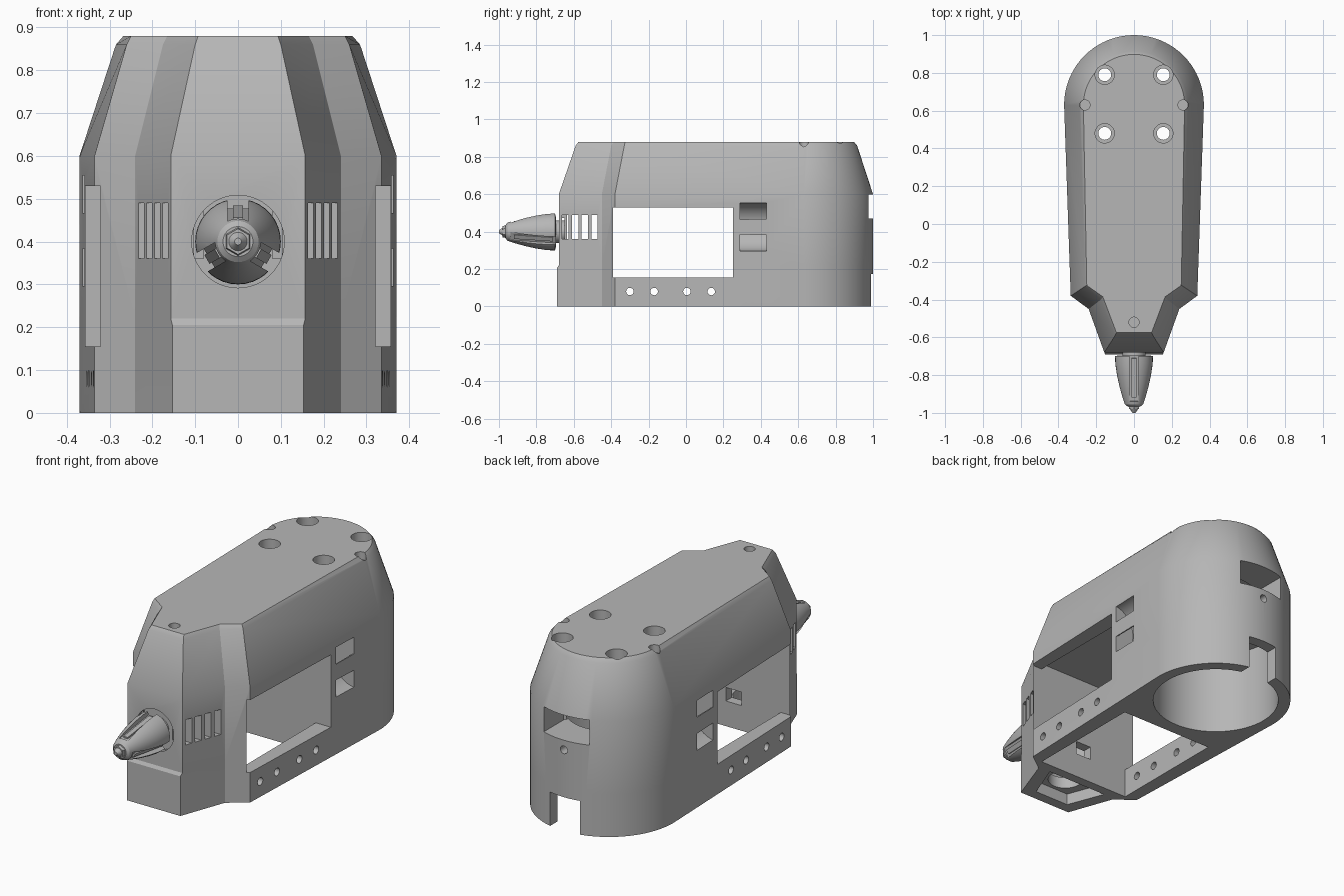
import bpy, bmesh, math
from mathutils import Matrix, Vector

cube = bpy.data.objects.get("Cube")
if cube:
    bpy.data.objects.remove(cube, do_unlink=True)

grey = bpy.data.materials.new("plain grey")
grey.use_nodes = True
COLOUR = (0.47, 0.47, 0.47, 1)
grey.diffuse_color = COLOUR
grey.node_tree.nodes["Principled BSDF"].inputs["Base Color"].default_value = COLOUR


def add_object(name, bm):
    bmesh.ops.recalc_face_normals(bm, faces=bm.faces)
    mesh = bpy.data.meshes.new(name)
    bm.to_mesh(mesh)
    bm.free()
    mesh.materials.append(grey)
    obj = bpy.data.objects.new(name, mesh)
    bpy.context.collection.objects.link(obj)
    return obj


def loft(name, rings):
    """Skin a stack of equal-length point rings and cap both ends."""
    bm = bmesh.new()
    loops = [[bm.verts.new(p) for p in ring] for ring in rings]
    for a, b in zip(loops, loops[1:]):
        for i in range(len(a)):
            j = (i + 1) % len(a)
            bm.faces.new((a[i], a[j], b[j], b[i]))
    bm.faces.new(loops[0][::-1])
    bm.faces.new(loops[-1])
    return add_object(name, bm)


def prism(name, outline, z0, z1):
    return loft(name, [[(x, y, z) for x, y in outline] for z in (z0, z1)])


def box(name, x0, x1, y0, y1, z0, z1):
    return prism(name, [(x0, y0), (x1, y0), (x1, y1), (x0, y1)], z0, z1)


def rod(name, start, end, radius, sides=32, end_radius=None):
    start, end = Vector(start), Vector(end)
    axis = end - start
    bm = bmesh.new()
    place = Matrix.Translation((start + end) / 2) @ axis.to_track_quat('Z', 'Y').to_matrix().to_4x4()
    bmesh.ops.create_cone(bm, cap_ends=True, segments=sides, radius1=radius,
                          radius2=radius if end_radius is None else end_radius,
                          depth=axis.length, matrix=place)
    return add_object(name, bm)


def carve(target, cutters):
    """Subtract every cutter, bake the result and discard the cutters."""
    for cutter in cutters:
        cutter.hide_render = True
        mod = target.modifiers.new("cut", 'BOOLEAN')
        mod.operation, mod.solver, mod.object = 'DIFFERENCE', 'EXACT', cutter
        graph = bpy.context.evaluated_depsgraph_get()
        mesh = bpy.data.meshes.new_from_object(target.evaluated_get(graph))
        target.modifiers.clear()
        target.data = mesh
        bpy.data.objects.remove(cutter, do_unlink=True)


def smooth(obj, degrees=25):
    bpy.ops.object.select_all(action='DESELECT')
    obj.select_set(True)
    bpy.context.view_layer.objects.active = obj
    bpy.ops.object.shade_smooth_by_angle(angle=math.radians(degrees))


def body_ring(z, front, shoulder, cheek, radius):
    """Angular front corners on both sides joined by a round back."""
    corners = [front, shoulder, cheek]
    arc = [(radius * math.cos(math.pi * i / 40), 0.63 + radius * math.sin(math.pi * i / 40))
           for i in range(41)]
    outline = corners + arc + [(-x, y) for x, y in reversed(corners)]
    return [(x, y, z) for x, y in outline]


# Main shell
low = ((0.24, -0.45), (0.335, -0.38), 0.37)
body = loft("body", [
    body_ring(0, (0.153, -0.69), *low),
    body_ring(0.205, (0.153, -0.69), *low),
    body_ring(0.22, (0.157, -0.68), *low),
    body_ring(0.6, (0.157, -0.68), *low),
    body_ring(0.86, (0.1, -0.59), (0.175, -0.4), (0.26, -0.33), 0.285),
    body_ring(0.88, (0.093, -0.575), (0.165, -0.385), (0.25, -0.325), 0.268)])

# Inner chambers
nose = [(0.1, -0.635), (0.175, -0.44), (-0.175, -0.44), (-0.1, -0.635)]
cuts = [
    box("middle_bay", -0.27, 0.27, -0.39, 0.25, -0.1, 0.56),
    box("side_opening", -0.5, 0.5, -0.39, 0.25, 0.155, 0.53),
    rod("rear_bore", (0, 0.63, -0.1), (0, 0.63, 0.44), 0.31, 64),
    rod("upper_bore", (0, 0.63, 0.4), (0, 0.63, 0.62), 0.2, 64),
    prism("nose_recess", nose, -0.1, 0.06),
    rod("nose_port", (0, -0.53, 0.03), (0, -0.53, 0.15), 0.085),
    prism("nose_chamber", nose, 0.12, 0.56),
    box("wire_pass", -0.045, 0.045, -0.5, -0.3, 0.13, 0.2),
]
# Rear openings and the nozzle recess
cuts += [
    box("rear_window", -0.13, 0.13, 0.76, 1.1, 0.47, 0.6),
    box("rear_notch", -0.085, 0.085, 0.85, 1.1, -0.1, 0.175),
    rod("rear_hole", (0, 0.85, 0.42), (0, 1.1, 0.42), 0.02),
    rod("nozzle_recess", (0, -0.8, 0.4), (0, -0.65, 0.4), 0.108, 48),
    rod("front_screw", (0, -0.52, 0.8), (0, -0.52, 0.95), 0.027),
]
for side in (-1, 1):
    # Vent slots and sill holes
    for y in (-0.645, -0.593, -0.541, -0.489):
        a, b = sorted((side * 0.08, side * 0.3))
        cuts.append(box("vent", a, b, y - 0.017, y + 0.017, 0.36, 0.49))
    for y in (-0.3, -0.17, 0.005, 0.135):
        cuts.append(rod("sill_hole", (side * 0.2, y, 0.08), (side * 0.5, y, 0.08), 0.02, 20))
    # Curved strap channel: an arch running between the two small side windows
    arch = []
    for depth, half in ((0.12, 0.13), (0.04, 0.043)):
        sweep = [(side * (0.37 - depth * math.sin(math.pi * i / 16)),
                  0.425 + half * math.cos(math.pi * i / 16)) for i in range(17)]
        ends = [(side * 0.45, 0.425 + half), (side * 0.45, 0.425 - half)]
        path = [ends[0]] + sweep + [ends[1]]
        arch += path if not arch else path[::-1]
    cuts.append(loft("strap_channel", [[(x, y, z) for x, z in arch] for y in (0.29, 0.43)]))
    # Roof screws and stepped bolt holes
    cuts.append(rod("roof_screw", (side * 0.26, 0.63, 0.84), (side * 0.26, 0.63, 0.95), 0.027))
    for y in (0.48, 0.79):
        cuts.append(rod("bolt_hole", (side * 0.155, y, 0.3), (side * 0.155, y, 0.95), 0.034))
        cuts.append(rod("bolt_head", (side * 0.155, y, 0.8), (side * 0.155, y, 0.95), 0.051))
carve(body, cuts)
smooth(body)

# Bullet-shaped nozzle, turned about the y axis
profile = [(-0.695, 0.08), (-0.70, 0.1), (-0.74, 0.099), (-0.80, 0.09), (-0.86, 0.077),
           (-0.92, 0.06), (-0.955, 0.048), (-0.965, 0.035)]
SIDES = 36
nozzle = loft("nozzle", [[(r * math.cos(math.tau * i / SIDES), y, 0.4 + r * math.sin(math.tau * i / SIDES))
                          for i in range(SIDES)] for y, r in profile])
grooves = []
for k in range(3):
    groove = box("groove", -0.025, 0.025, -0.94, -0.6, 0.0, 0.1)
    # Tilt the groove floor with the taper, then turn it round the axis
    groove.data.transform(Matrix.Translation((0, 0, 0.4)) @ Matrix.Rotation(math.tau * k / 3, 4, 'Y')
                          @ Matrix.Translation((0, -0.7, 0.077)) @ Matrix.Rotation(0.13, 4, 'X')
                          @ Matrix.Translation((0, 0.7, 0)))
    grooves.append(groove)
carve(nozzle, grooves)
smooth(nozzle, 30)

# Raised rib in each groove, nozzle neck and hexagonal tip
for k in range(3):
    rib = box("nozzle_rib", -0.012, 0.012, -0.92, -0.71, -0.01, 0.008)
    rib.data.transform(Matrix.Translation((0, 0, 0.4)) @ Matrix.Rotation(math.tau * k / 3, 4, 'Y')
                       @ Matrix.Translation((0, -0.7, 0.077)) @ Matrix.Rotation(0.13, 4, 'X')
                       @ Matrix.Translation((0, 0.7, 0)))
smooth(rod("nozzle_neck", (0, -0.645, 0.4), (0, -0.70, 0.4), 0.06))
rod("nozzle_tip", (0, -0.96, 0.4), (0, -0.98, 0.4), 0.034, 6, 0.03)
smooth(rod("nozzle_point", (0, -0.975, 0.4), (0, -1.0, 0.4), 0.025, 24, 0.008))
